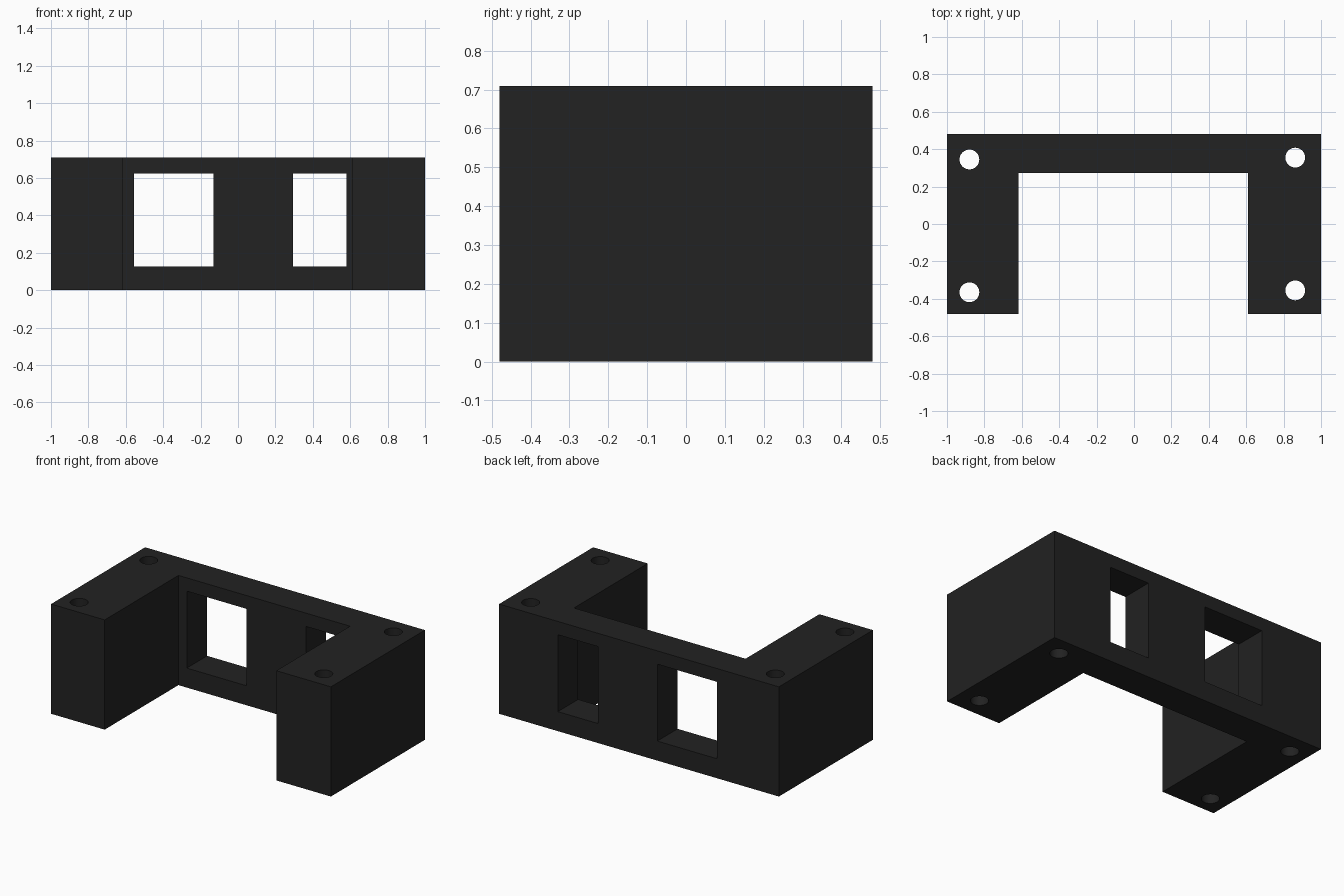
import bpy, bmesh
from mathutils import Matrix

if "Cube" in bpy.data.objects:
    bpy.data.objects.remove(bpy.data.objects["Cube"])

HEIGHT = 0.709
DEPTH = 0.48          # half depth

black = bpy.data.materials.new("black plastic")
black.diffuse_color = (0.016, 0.016, 0.016, 1)
black.use_nodes = True
black.node_tree.nodes["Principled BSDF"].inputs["Base Color"].default_value = black.diffuse_color


def make_object(name, bm):
    bmesh.ops.recalc_face_normals(bm, faces=bm.faces)
    mesh = bpy.data.meshes.new(name)
    bm.to_mesh(mesh)
    bm.free()
    mesh.materials.append(black)
    obj = bpy.data.objects.new(name, mesh)
    bpy.context.collection.objects.link(obj)
    return obj


def box_cutter(name, x0, x1, y0, y1, z0, z1):
    bm = bmesh.new()
    centre = Matrix.Translation(((x0 + x1) / 2, (y0 + y1) / 2, (z0 + z1) / 2))
    size = Matrix.Diagonal((x1 - x0, y1 - y0, z1 - z0, 1))
    bmesh.ops.create_cube(bm, size=1, matrix=centre @ size)
    return make_object(name, bm)


def hole_cutter(name, x, y, radius=0.053):
    bm = bmesh.new()
    bmesh.ops.create_cone(bm, cap_ends=True, segments=32, radius1=radius, radius2=radius,
                          depth=HEIGHT + 0.2, matrix=Matrix.Translation((x, y, HEIGHT / 2)))
    return make_object(name, bm)


# U-shaped bracket body, extruded from its plan outline
outline = [(-1, -DEPTH), (-0.617, -DEPTH), (-0.617, 0.273), (0.61, 0.273),
           (0.61, -DEPTH), (1, -DEPTH), (1, DEPTH), (-1, DEPTH)]
bm = bmesh.new()
base = bm.faces.new([bm.verts.new((x, y, 0)) for x, y in outline])
top = bmesh.ops.extrude_face_region(bm, geom=[base])["geom"]
bmesh.ops.translate(bm, vec=(0, 0, HEIGHT),
                    verts=[v for v in top if isinstance(v, bmesh.types.BMVert)])
if not base.is_valid or len(bm.faces) < len(outline) + 2:
    bm.faces.new([v for v in bm.verts if v.co.z == 0])
bracket = make_object("bracket", bm)

# Two windows through the back wall
cutters = [box_cutter("window_cutter", x0, x1, 0.2, 0.6, 0.126, 0.623)
           for x0, x1 in [(-0.557, -0.131), (0.294, 0.58)]]

# Four vertical screw holes
cutters += [hole_cutter("screw_hole_cutter", x, y)
            for x, y in [(-0.88, 0.345), (0.862, 0.355), (-0.88, -0.365), (0.862, -0.355)]]

bpy.context.view_layer.objects.active = bracket
for cutter in cutters:
    cutter.hide_render = True
    mod = bracket.modifiers.new("cut", 'BOOLEAN')
    mod.operation = 'DIFFERENCE'
    mod.solver = 'EXACT'
    mod.object = cutter
    bpy.ops.object.modifier_apply(modifier=mod.name)
    bpy.data.objects.remove(cutter)

# Smooth hole walls, crisp edges elsewhere
bracket.select_set(True)
bpy.ops.object.shade_smooth_by_angle()
